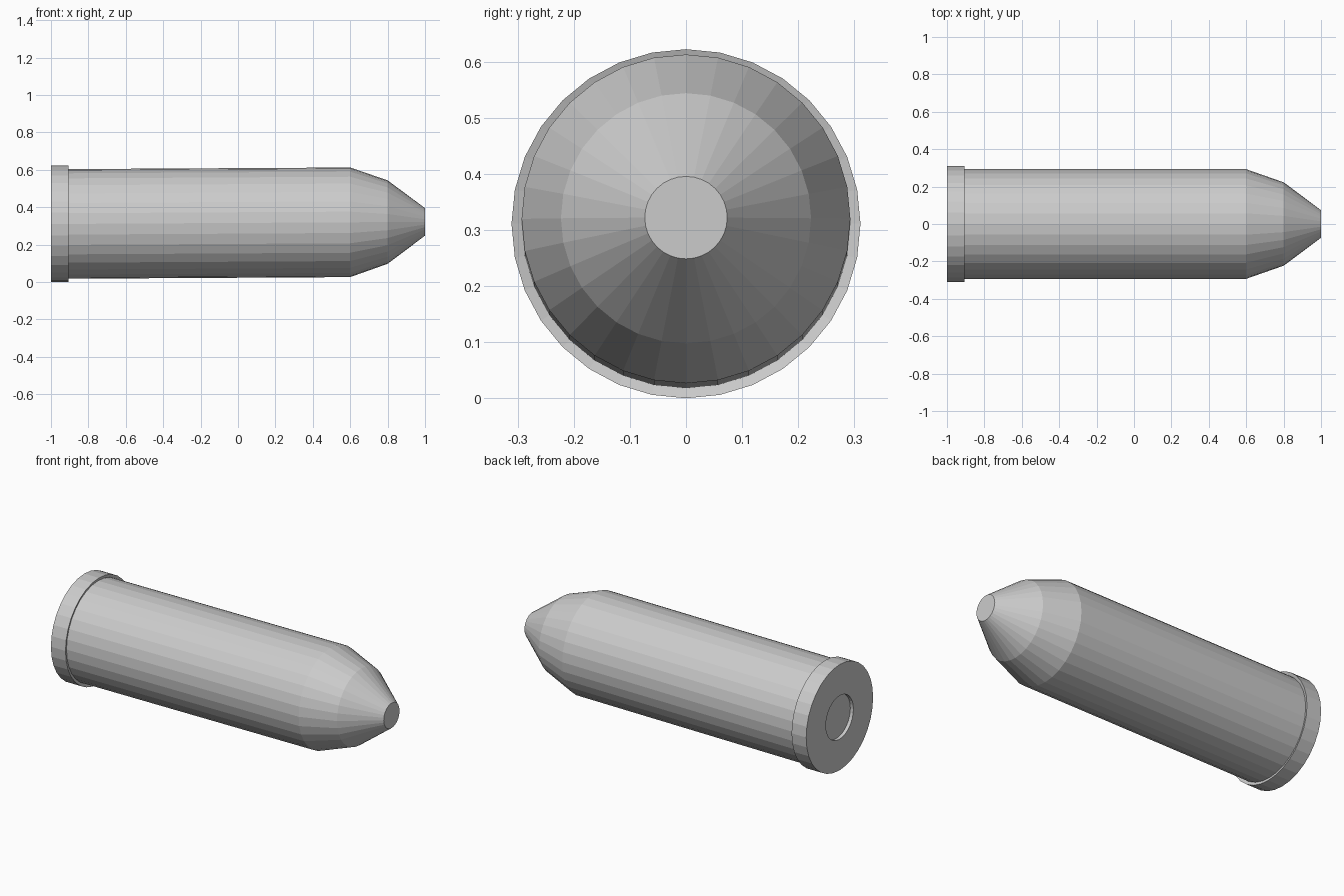
import bpy
import bmesh
import math

if "Cube" in bpy.data.objects:
    bpy.data.objects.remove(bpy.data.objects["Cube"])

SIDES = 32
AXIS_Z = 0.311   # height of the axis at the rear
SLOPE = 0.0057   # slight upward tilt of the casing

grey = bpy.data.materials.new("grey metal")
grey.diffuse_color = (0.6, 0.6, 0.6, 1)
grey.use_nodes = True
grey.node_tree.nodes["Principled BSDF"].inputs["Base Color"].default_value = grey.diffuse_color


def lathe(name, profile, slope=0.0, cap_start=False, cap_end=False):
    """Turn (x, radius) points around the long axis into a faceted shell."""
    bm = bmesh.new()
    rings = []
    for x, r in profile:
        zc = AXIS_Z + slope * (x + 0.905)
        rings.append([bm.verts.new((x, r * math.sin(a), zc + r * math.cos(a)))
                      for a in (2 * math.pi * i / SIDES for i in range(SIDES))])
    for a, b in zip(rings, rings[1:]):
        for i in range(SIDES):
            j = (i + 1) % SIDES
            bm.faces.new((a[i], a[j], b[j], b[i]))
    if cap_start:
        bm.faces.new(rings[0])
    if cap_end:
        bm.faces.new(rings[-1])
    bmesh.ops.recalc_face_normals(bm, faces=bm.faces)
    mesh = bpy.data.meshes.new(name)
    bm.to_mesh(mesh)
    bm.free()
    mesh.materials.append(grey)
    obj = bpy.data.objects.new(name, mesh)
    bpy.context.collection.objects.link(obj)
    return obj


# Rear rim: recessed round primer, flat back, outer band, slightly dished front lip
lathe("base_rim", [(-0.98, 0.128), (-1.0, 0.128), (-1.0, 0.311),
                   (-0.905, 0.311), (-0.911, 0.293)], cap_start=True)

# Long casing with two-step tapered nose and flat tip
lathe("casing_and_nose", [(-0.911, 0.293), (0.6, 0.293), (0.8, 0.223),
                          (1.0, 0.0735)], slope=SLOPE, cap_end=True)
